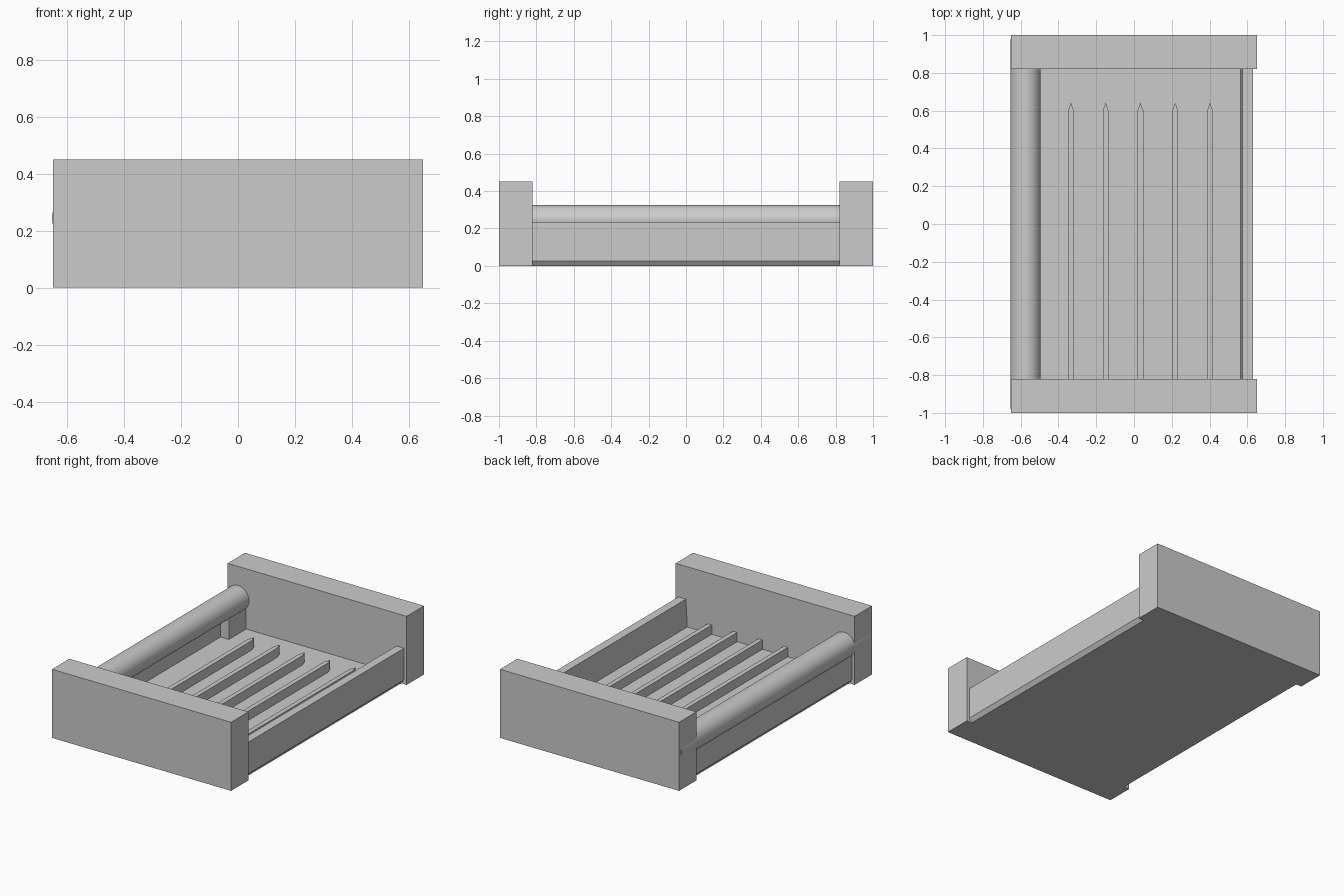
import bpy
import bmesh
import math

cube = bpy.data.objects.get("Cube")
if cube:
    bpy.data.objects.remove(cube, do_unlink=True)

grey = bpy.data.materials.new("light_grey")
grey.use_nodes = True
colour = (0.6, 0.6, 0.6, 1)
grey.diffuse_color = colour
grey.node_tree.nodes["Principled BSDF"].inputs["Base Color"].default_value = colour


def prism(name, outline, depth, place):
    """Extrude a 2D outline; place(u, v, w) maps it into the model."""
    bm = bmesh.new()
    lower, upper = [[bm.verts.new(place(u, v, w)) for u, v in outline] for w in depth]
    bm.faces.new(lower)
    bm.faces.new(upper)
    n = len(outline)
    for i in range(n):
        j = (i + 1) % n
        bm.faces.new((lower[i], lower[j], upper[j], upper[i]))
    bmesh.ops.recalc_face_normals(bm, faces=bm.faces)
    mesh = bpy.data.meshes.new(name)
    bm.to_mesh(mesh)
    bm.free()
    mesh.materials.append(grey)
    obj = bpy.data.objects.new(name, mesh)
    bpy.context.collection.objects.link(obj)
    return obj


def along_y(u, v, w):
    return (u, w, v)


def along_z(u, v, w):
    return (u, v, w)


def box(name, x, y, z):
    outline = [(x[0], y[0]), (x[1], y[0]), (x[1], y[1]), (x[0], y[1])]
    return prism(name, outline, z, along_z)


half_x, inner_y, floor_z, wall_z = 0.65, 0.82, 0.055, 0.235

# Tall end blocks
box("front_block", (-half_x, half_x), (-1, -inner_y), (0, 0.45))
box("back_block", (-half_x, half_x), (inner_y, 1), (0, 0.45))

# Tray: floor and both side walls in one section, with chamfered lower edges
section = [(-0.61, 0), (0.61, 0), (0.63, 0.027), (0.63, wall_z), (0.575, wall_z),
           (0.565, floor_z), (-0.575, floor_z), (-0.575, wall_z),
           (-0.63, wall_z), (-0.63, 0.027)]
prism("tray", section, (-inner_y, inner_y), along_y)

# Corner posts under the roller
for name, y in (("front_post", (-inner_y, -0.64)), ("back_post", (0.64, inner_y))):
    box(name, (-0.58, -0.515), y, (floor_z - 0.01, wall_z))

# Pointed ribs rising from the floor
for i in range(5):
    x = -0.334 + 0.184 * i
    r = 0.015
    outline = [(x - r, -inner_y), (x + r, -inner_y), (x + r, 0.6),
               (x, 0.643), (x - r, 0.6)]
    prism(f"rib_{i + 1}", outline, (floor_z - 0.01, 0.116), along_z)

# Round bar carried by the end blocks
circle = [(-0.574 + 0.08 * math.cos(math.tau * i / 48),
           0.245 + 0.08 * math.sin(math.tau * i / 48)) for i in range(48)]
bar = prism("round_bar", circle, (-0.98, 0.98), along_y)
bpy.ops.object.select_all(action="DESELECT")
bar.select_set(True)
bpy.context.view_layer.objects.active = bar
bpy.ops.object.shade_smooth_by_angle(angle=math.radians(30))
